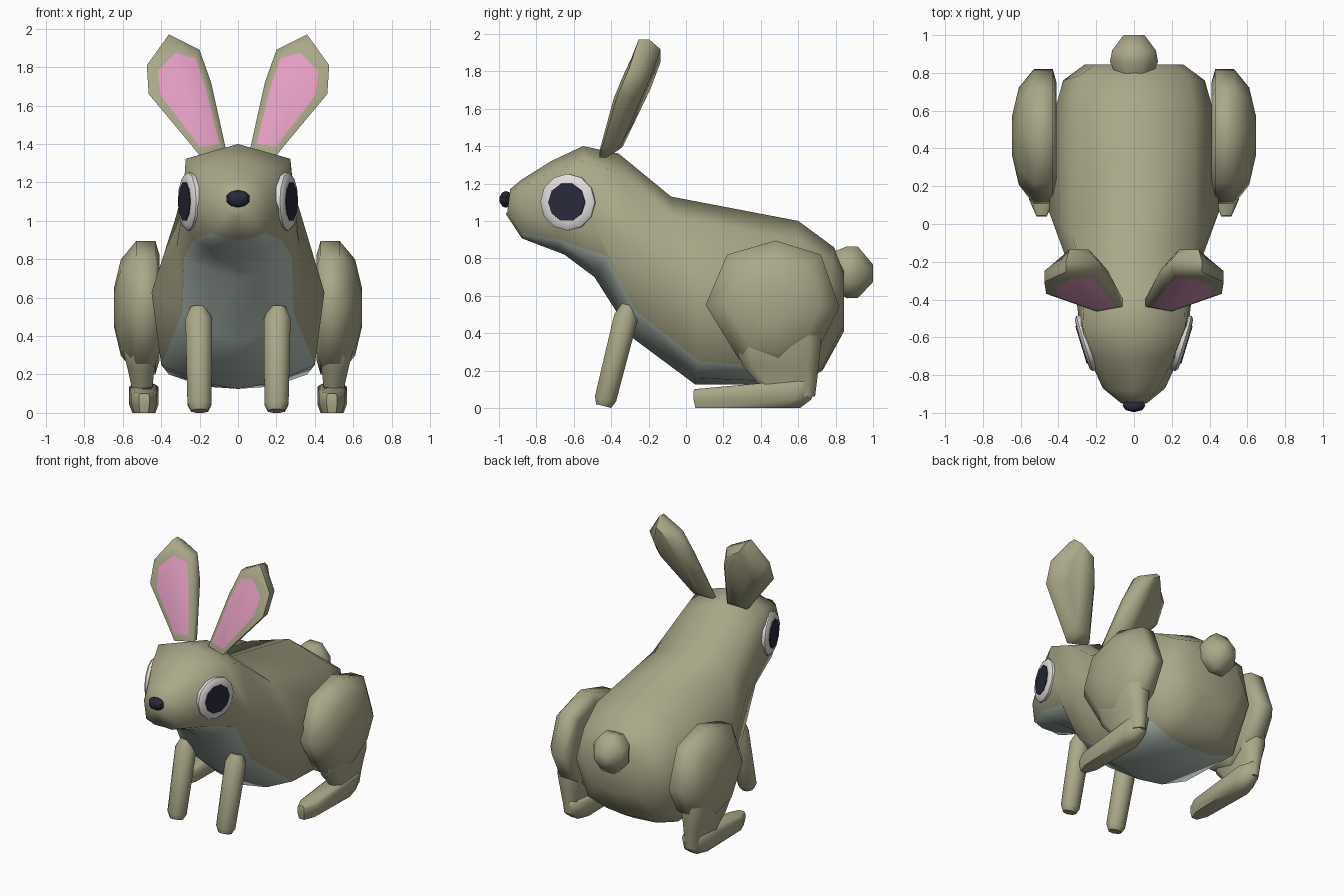
import bpy, bmesh, math
from mathutils import Vector, Matrix

if "Cube" in bpy.data.objects:
    bpy.data.objects.remove(bpy.data.objects["Cube"])


def material(name, rgb):
    m = bpy.data.materials.new(name)
    m.diffuse_color = (*rgb, 1)
    m.use_nodes = True
    m.node_tree.nodes["Principled BSDF"].inputs["Base Color"].default_value = m.diffuse_color
    return m


FUR = material("olive_fur", (0.40, 0.39, 0.25))
BELLY = material("grey_belly", (0.45, 0.53, 0.48))
PINK = material("ear_pink", (0.77, 0.34, 0.54))
WHITE = material("eye_white", (0.75, 0.73, 0.72))
DARK = material("dark", (0.022, 0.022, 0.042))


def finish(bm, name, mats, angle=45):
    bmesh.ops.recalc_face_normals(bm, faces=bm.faces)
    mesh = bpy.data.meshes.new(name)
    bm.to_mesh(mesh)
    bm.free()
    ob = bpy.data.objects.new(name, mesh)
    bpy.context.collection.objects.link(ob)
    for m in mats:
        mesh.materials.append(m)
    bpy.ops.object.select_all(action='DESELECT')
    ob.select_set(True)
    bpy.context.view_layer.objects.active = ob
    bpy.ops.object.shade_smooth_by_angle(angle=math.radians(angle))
    return ob


def loft(rings, side=1, material_rule=None):
    """Join closed rings of equal length and cap both ends."""
    bm = bmesh.new()
    vs = [[bm.verts.new((p[0] * side, p[1], p[2])) for p in r] for r in rings]
    n = len(vs[0])
    for i in range(len(vs) - 1):
        for j in range(n):
            k = (j + 1) % n
            f = bm.faces.new((vs[i][j], vs[i][k], vs[i + 1][k], vs[i + 1][j]))
            if material_rule:
                f.material_index = material_rule(i, j)
    bm.faces.new(vs[0])
    bm.faces.new(vs[-1])
    return bm


def octagon(x0, x1, y0, y1, z, cut=0.28):
    """Horizontal rectangle with cut corners."""
    a, b = (x1 - x0) * cut, (y1 - y0) * cut * 0.5
    return [(x0 + a, y0, z), (x1 - a, y0, z), (x1, y0 + b, z), (x1, y1 - b, z),
            (x1 - a, y1, z), (x0 + a, y1, z), (x0, y1 - b, z), (x0, y0 + b, z)]


# Body and head: top (y, z), bottom (y, z), half width, belly edge (x, y, z),
# shoulder width ratio, backward shift of the widest point
sections = [
    (-0.94, 1.17, -0.955, 1.03, 0.07, 0.05, -0.955, 1.05, 0.7, 0),
    (-0.88, 1.22, -0.86, 0.90, 0.165, 0.14, -0.88, 0.935, 0.75, 0),
    (-0.72, 1.32, -0.65, 0.82, 0.25, 0.23, -0.68, 0.90, 0.83, 0),
    (-0.55, 1.40, -0.49, 0.70, 0.29, 0.28, -0.42, 0.81, 0.94, 0),
    (-0.36, 1.36, -0.28, 0.37, 0.32, 0.29, -0.27, 0.52, 0.82, 0.03),
    (-0.08, 1.13, 0.05, 0.125, 0.45, 0.40, 0.07, 0.25, 0.72, 0.08),
    (0.60, 1.00, 0.60, 0.125, 0.42, 0.36, 0.61, 0.20, 0.75, 0),
    (0.79, 0.86, 0.73, 0.20, 0.375, 0.28, 0.75, 0.27, 0.78, 0),
    (0.845, 0.75, 0.845, 0.41, 0.26, 0.18, 0.845, 0.44, 0.78, 0),
]
rings = []
for ty, tz, cy, cz, w, bx, by, bz, k, dy in sections:
    top, low, edge = Vector((0, ty, tz)), Vector((0, cy, cz)), Vector((bx, by, bz))
    up = top.lerp(low, 0.11) + Vector((w * k, 0, 0))
    mid = top.lerp(low, 0.5) + Vector((w, dy, 0))
    under = edge.lerp(low, 0.5) + Vector((0, -0.008, -0.07 * bx))
    half = [top, up, mid, edge, under, low]
    rings.append(half + [Vector((-p.x, p.y, p.z)) for p in half[4:0:-1]])
bm = loft(rings, 1, lambda i, j: 1 if 1 <= i <= 5 and 3 <= j <= 6 else 0)
finish(bm, "body", [FUR, BELLY], 75)

# Tail: stubby faceted ball
rings = [[(rx * math.cos(q), y, z + rz * math.sin(q))
          for q in [math.tau * (i + 0.5) / 8 for i in range(8)]]
         for y, z, rx, rz in ((0.78, 0.73, 0.10, 0.11), (0.86, 0.725, 0.138, 0.15),
                              (0.92, 0.725, 0.125, 0.148), (1.0, 0.72, 0.06, 0.05))]
finish(loft(rings), "tail", [FUR], 60)

# Nose
bm = bmesh.new()
bmesh.ops.create_uvsphere(bm, u_segments=8, v_segments=5, radius=1,
                          matrix=Matrix.Translation((0, -0.962, 1.115))
                          @ Matrix.Diagonal((0.064, 0.036, 0.045, 1)))
finish(bm, "nose", [DARK], 35)

THIGH = [(0.105, 0.55), (0.22, 0.82), (0.48, 0.895), (0.72, 0.82),
         (0.82, 0.54), (0.72, 0.34), (0.50, 0.20), (0.286, 0.257)]
EAR = [(0.06, 1.36), (0.14, 1.72), (0.20, 1.89), (0.36, 1.97),
       (0.475, 1.81), (0.465, 1.66), (0.24, 1.39), (0.20, 1.34)]


def ear_ring(sx, sz, dy, top=2.0):
    """Ear outline shrunk about its leaning axis and shifted in depth."""
    axis = lambda z: 0.14 + 0.36 * (z - 1.35)
    out = []
    for x, z in EAR:
        z2 = min(top, 1.62 + sz * (z - 1.62))
        x2 = axis(z2) + sx * (x - axis(z))
        taper = 0.7 + 0.3 * min(1, (z - 1.34) / 0.35)
        y = -0.42 + 0.44 * (z2 - 1.35) - 0.13 * (x2 - 0.14) - 0.25 * max(0, z2 - 1.84)
        out.append((x2, y + dy * taper, z2))
    return out


for s, tag in ((1, "right"), (-1, "left")):
    # Thigh: lens with a flat rim, bulging outwards
    rings = [[(x, 0.47 + k * (y - 0.47), 0.55 + k * (z - 0.55)) for y, z in THIGH]
             for x, k in ((0.41, 0.8), (0.43, 1), (0.53, 1), (0.61, 0.72), (0.645, 0.3))]
    finish(loft(rings, s), "thigh_" + tag, [FUR], 75)

    # Lower leg: tapers from the thigh to the ankle
    rings = [octagon(0.42, 0.60, 0.26, 0.72, 0.44), octagon(0.42, 0.60, 0.27, 0.72, 0.33),
             octagon(0.435, 0.575, 0.30, 0.71, 0.23), octagon(0.445, 0.555, 0.38, 0.70, 0.14),
             octagon(0.45, 0.545, 0.40, 0.69, 0.06)]
    finish(loft(rings, s), "lower_leg_" + tag, [FUR], 75)

    # Long foot: wedge rising and widening gently towards the heel
    rings = [octagon(0.435, 0.555, 0.05, 0.61, 0.0), octagon(0.418, 0.572, 0.04, 0.67, 0.045),
             octagon(0.418, 0.572, 0.04, 0.70, 0.085), octagon(0.44, 0.55, 0.045, 0.69, 0.10)]
    rings = [[(0.485 + (x - 0.49) * min(1, 0.8 + 0.6 * (y - 0.04)), y,
               z + (0.09 * max(0, y - 0.04) if z > 0.05 else 0)) for x, y, z in r]
             for r in rings]
    finish(loft(rings, s), "hind_foot_" + tag, [FUR], 60)

    # Front leg: slanted eight-sided post
    a, b = Vector((0.205, -0.305, 0.55)), Vector((0.20, -0.44, 0.01))
    rings = []
    for t, r in ((0, 0.045), (0.12, 0.075), (0.5, 0.072), (0.93, 0.068), (1, 0.048)):
        c = a.lerp(b, t)
        rings.append([(c.x + r * math.cos(q), c.y + r * 0.9 * math.sin(q),
                       c.z - 0.22 * r * math.sin(q))
                      for q in [math.tau * (i + 0.5) / 8 for i in range(8)]])
    finish(loft(rings, s), "front_leg_" + tag, [FUR], 50)

    # Ear with a pink front panel
    rings = [ear_ring(0.72, 0.84, -0.068, 1.875), ear_ring(1, 1, -0.045),
             ear_ring(1, 1, 0.012), ear_ring(0.6, 0.85, 0.08)]
    bm = loft(rings, s)
    bm.faces.ensure_lookup_table()
    bm.faces[-2].material_index = 1
    finish(bm, "ear_" + tag, [FUR, PINK], 70)

    # Eye: bevelled white disc with a dark pupil plate
    n = Vector((0.957, -0.29, 0))
    u = Vector((0.29, 0.957, 0))
    c = Vector((0.258, -0.632, 1.10))
    for name, mat, sides, prof in (
            ("eye_white_", WHITE, 12, ((-0.05, 0.15), (0.004, 0.152), (0.016, 0.138), (0.02, 0.10))),
            ("pupil_", DARK, 10, ((0.016, 0.105), (0.024, 0.103)))):
        rings = []
        for d, r in prof:
            rings.append([c + n * d + u * r * math.cos(q) + Vector((0, 0, r * math.sin(q)))
                          for q in [math.tau * i / sides for i in range(sides)]])
        finish(loft(rings, s), name + tag, [mat], 50)
